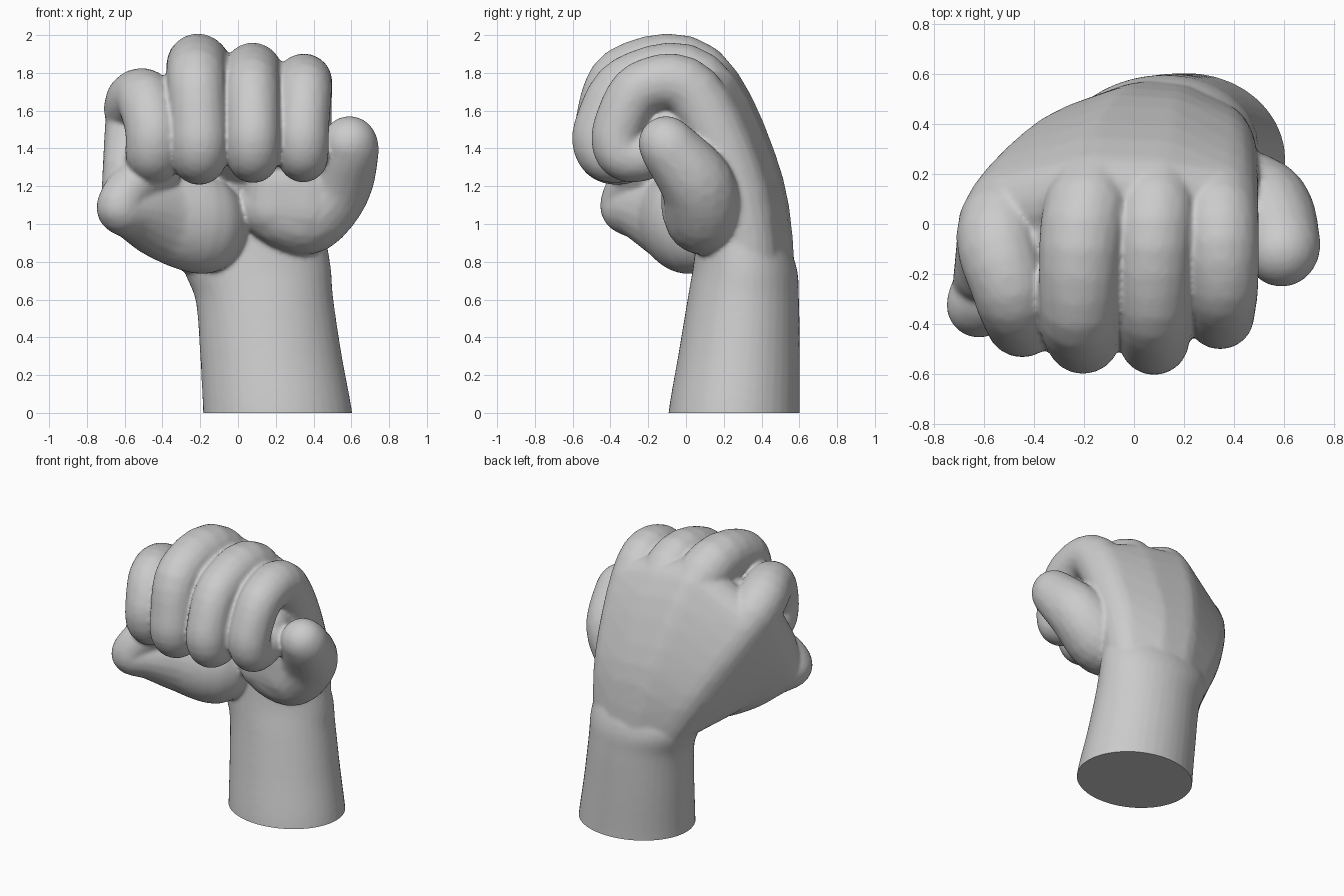
import bpy
import bmesh
from mathutils import Vector

cube = bpy.data.objects.get("Cube")
if cube:
    bpy.data.objects.remove(cube, do_unlink=True)


def unit_sphere(level):
    bm = bmesh.new()
    bmesh.ops.create_icosphere(bm, subdivisions=level, radius=1)
    points = [v.co.copy() for v in bm.verts]
    bm.free()
    return points


FINE, COARSE = unit_sphere(4), unit_sphere(3)
STEPS = 5
flesh = bmesh.new()


def ball(x, y, z, rx, ry=None, rz=None):
    """An ellipsoid: centre and three radii."""
    return (x, y, z, rx, ry or rx, rz or rx)


def hull(balls):
    """Wrap a tight skin around some ellipsoids and add it to the flesh."""
    bm = bmesh.new()
    for b in balls:
        directions = FINE if max(b[3:]) > 0.25 else COARSE
        for d in directions:
            bm.verts.new([b[i] + d[i] * b[i + 3] for i in range(3)])
    bmesh.ops.convex_hull(bm, input=list(bm.verts))
    loose = [v for v in bm.verts if not v.link_faces]
    bmesh.ops.delete(bm, geom=loose, context='VERTS')
    bmesh.ops.recalc_face_normals(bm, faces=list(bm.faces))
    piece = bpy.data.meshes.new("piece")
    bm.to_mesh(piece)
    bm.free()
    flesh.from_mesh(piece)
    bpy.data.meshes.remove(piece)


def spline(p, q, r, s, t):
    return [0.5 * (2 * b + (c - a) * t + (2 * a - 5 * b + 4 * c - d) * t ** 2
                   + (3 * b - a - 3 * c + d) * t ** 3)
            for a, b, c, d in zip(p, q, r, s)]


def limb(balls):
    """A rounded limb that follows a smooth path through the ellipsoids."""
    ends = [balls[0]] + balls + [balls[-1]]
    path = [spline(*ends[i:i + 4], k / STEPS)
            for i in range(len(balls) - 1) for k in range(STEPS)]
    path.append(balls[-1])
    for pair in zip(path, path[1:]):
        hull(pair)
    return path


def finger(wrist, arch, knuckle, joint, low_x, low_y, r):
    """Bone in the back of the hand, then the curled finger."""
    mid = (Vector(wrist) + Vector(knuckle)) / 2 + Vector((0, arch, 0))
    return limb([
        ball(*wrist, r * 1.1),
        ball(*mid, r * 1.25),
        ball(*knuckle, r * 1.15),
        ball(*joint, r * 1.04),
        ball(low_x, low_y + 0.01, 1.51, r),
        ball(low_x, low_y + 0.02, 1.38, r * 0.98),
        ball(low_x, low_y + 0.12, 1.355, r * 0.95),
        ball(low_x, low_y + 0.27, 1.42, r * 0.9),
    ])


# Forearm and wrist
limb([
    ball(0.22, 0.255, -0.2, 0.4, 0.355, 0.1),
    ball(0.21, 0.255, 0, 0.395, 0.348, 0.1),
    ball(0.175, 0.28, 0.3, 0.375, 0.322, 0.1),
    ball(0.14, 0.303, 0.6, 0.365, 0.295, 0.1),
    ball(0.1, 0.31, 0.78, 0.39, 0.272, 0.1),
    ball(0.08, 0.27, 1, 0.37, 0.21, 0.1),
])

# Index, middle, ring and little finger
fingers = [
    finger((0, 0.37, 0.6), 0.08, (-0.53, 0, 1.565),
           (-0.495, -0.25, 1.665), -0.45, -0.385, 0.15),
    finger((0.1, 0.415, 0.6), 0.095, (-0.19, 0.06, 1.785),
           (-0.22, -0.325, 1.785), -0.205, -0.45, 0.152),
    finger((0.19, 0.415, 0.6), 0.095, (0.085, 0.06, 1.755),
           (0.075, -0.305, 1.745), 0.08, -0.462, 0.142),
    finger((0.3, 0.355, 0.6), 0.08, (0.34, 0.04, 1.69),
           (0.355, -0.23, 1.72), 0.345, -0.365, 0.138),
]

# Skin over the back of the hand, from bone to bone as far as the knuckles
for a, b in zip(fingers, fingers[1:]):
    for i in range(2 * STEPS - 1):
        hull(a[i:i + 2] + b[i:i + 2])

# Palm core, and the closed middle of the fist
hull([
    ball(0.3, 0.27, 1, 0.17), ball(-0.05, 0.26, 1, 0.18),
    ball(-0.42, 0.08, 1.4, 0.17), ball(-0.15, 0.13, 1.55, 0.17),
    ball(0.33, 0.13, 1.5, 0.15),
])
hull([
    ball(-0.42, -0.05, 1.48, 0.17), ball(-0.24, -0.04, 1.68, 0.14),
    ball(0.08, -0.04, 1.62, 0.15), ball(0.3, -0.09, 1.46, 0.15),
    ball(0.3, 0.15, 1.3, 0.17),
])

# Web from the index bone to the thumb
hull(fingers[0][3:2 * STEPS + 1] + [
    ball(-0.6, -0.24, 1.11, 0.125), ball(-0.59, -0.19, 1.3, 0.125),
])

# Thumb, its tip tucked behind the index finger
limb([
    ball(-0.14, 0.12, 0.98, 0.19),
    ball(-0.19, 0.01, 1, 0.22, 0.21, 0.265),
    ball(-0.38, -0.09, 1.035, 0.205, 0.19, 0.235),
    ball(-0.53, -0.22, 1.075, 0.17),
    ball(-0.62, -0.325, 1.09, 0.13),
    ball(-0.56, -0.29, 1.2, 0.125),
    ball(-0.42, -0.2, 1.28, 0.12),
])

# Heel of the hand on the little finger side, with its fold
limb([
    ball(0.17, 0.06, 1.09, 0.17),
    ball(0.26, 0.08, 1.06, 0.2),
    ball(0.38, 0.095, 1.055, 0.21),
    ball(0.515, 0.06, 1.21, 0.195),
    ball(0.585, -0.07, 1.38, 0.16),
    ball(0.59, -0.105, 1.425, 0.147),
])
hull([
    ball(0.19, 0.045, 1.09, 0.17), ball(0.36, 0.07, 1.08, 0.2),
    ball(0.2, 0.03, 1.22, 0.16), ball(0.38, 0.05, 1.22, 0.18),
])

# Fuse everything into one smooth skin
mesh = bpy.data.meshes.new("fist")
flesh.to_mesh(mesh)
flesh.free()
fist = bpy.data.objects.new("fist", mesh)
bpy.context.collection.objects.link(fist)
bpy.ops.object.select_all(action='DESELECT')
fist.select_set(True)
bpy.context.view_layer.objects.active = fist
remesh = fist.modifiers.new("fuse", 'REMESH')
remesh.mode = 'VOXEL'
remesh.voxel_size = 0.012
soften = fist.modifiers.new("soften", 'SMOOTH')
soften.factor = 0.5
soften.iterations = 9
for name in ("fuse", "soften"):
    bpy.ops.object.modifier_apply(modifier=name)

# Flat cut through the forearm
bm = bmesh.new()
bm.from_mesh(fist.data)
bmesh.ops.bisect_plane(bm, geom=bm.verts[:] + bm.edges[:] + bm.faces[:],
                       plane_co=(0, 0, 0), plane_no=(0, 0, -1),
                       clear_outer=True)
rim = [e for e in bm.edges if e.is_boundary]
bmesh.ops.holes_fill(bm, edges=rim, sides=0)
bmesh.ops.recalc_face_normals(bm, faces=list(bm.faces))
bm.to_mesh(fist.data)
bm.free()
bpy.ops.object.shade_smooth_by_angle(angle=1.0)

# Plain grey clay
clay = bpy.data.materials.new("clay_grey")
clay.use_nodes = True
colour = (0.6, 0.6, 0.6, 1)
clay.diffuse_color = colour
clay.node_tree.nodes["Principled BSDF"].inputs["Base Color"].default_value = colour
fist.data.materials.clear()
fist.data.materials.append(clay)
